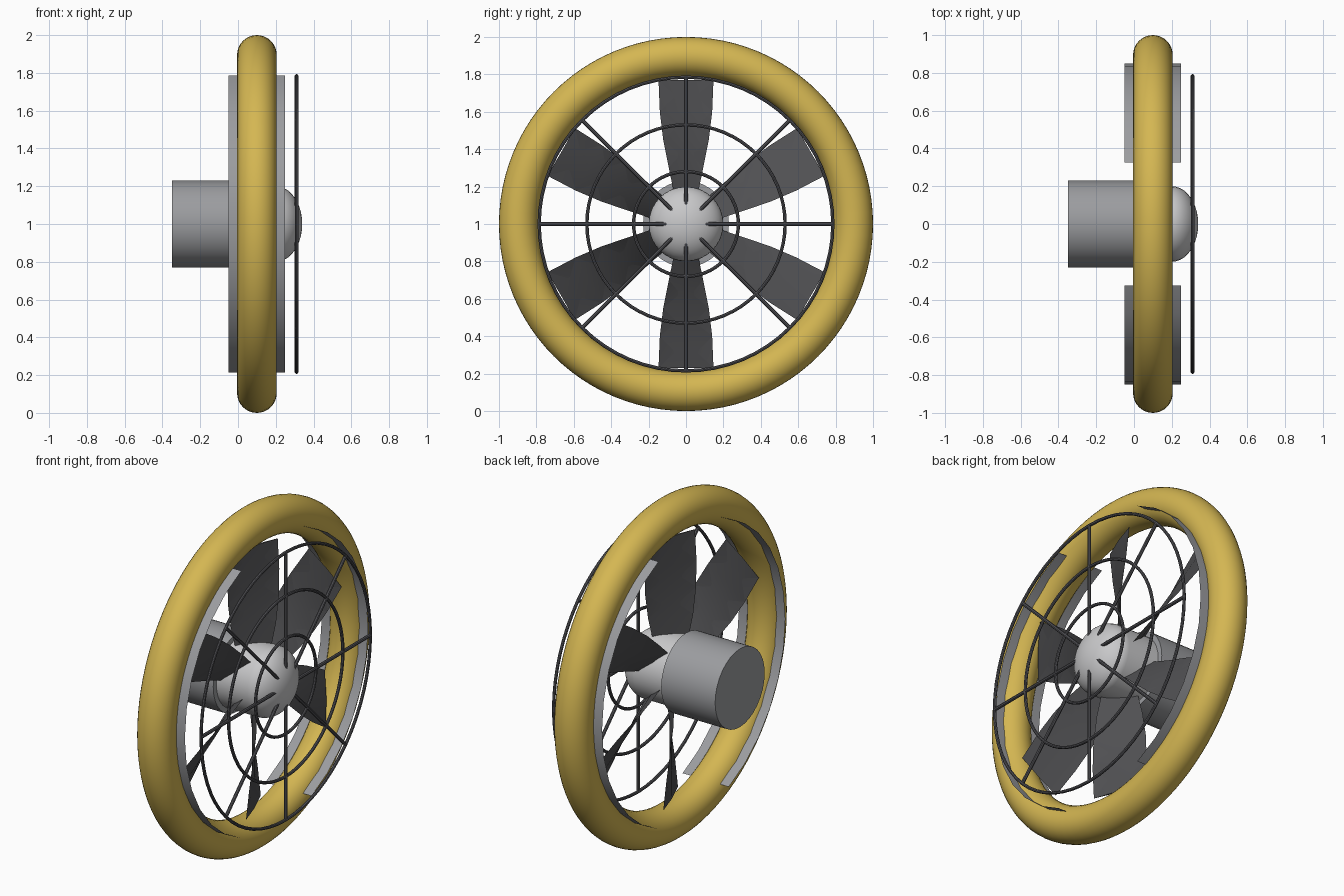
import bpy, bmesh, math
from mathutils import Matrix, Vector

cube = bpy.data.objects.get("Cube")
if cube:
    bpy.data.objects.remove(cube)

CENTRE = Vector((0, 0, 1))          # the fan axis runs along x at this height
TO_X = Matrix.Rotation(math.pi / 2, 4, 'Y')


def material(name, rgb):
    m = bpy.data.materials.new(name)
    m.use_nodes = True
    m.diffuse_color = (*rgb, 1)
    m.node_tree.nodes["Principled BSDF"].inputs["Base Color"].default_value = (*rgb, 1)
    return m


YELLOW = material("yellow", (0.66, 0.47, 0.085))
STEEL = material("steel grey", (0.33, 0.335, 0.35))
LIGHT = material("light grey", (0.58, 0.58, 0.59))
BLADE = material("blade charcoal", (0.08, 0.08, 0.085))
WIRE = material("wire grey", (0.09, 0.09, 0.1))


def finish(obj, mat, smooth=True):
    obj.data.materials.append(mat)
    if smooth:
        bpy.ops.object.select_all(action='DESELECT')
        obj.select_set(True)
        bpy.context.view_layer.objects.active = obj
        bpy.ops.object.shade_smooth_by_angle(angle=math.radians(40))
    return obj


def from_bmesh(name, bm, mat, smooth=True):
    bmesh.ops.recalc_face_normals(bm, faces=bm.faces)
    mesh = bpy.data.meshes.new(name)
    bm.to_mesh(mesh)
    bm.free()
    obj = bpy.data.objects.new(name, mesh)
    obj.location = CENTRE
    bpy.context.collection.objects.link(obj)
    return finish(obj, mat, smooth)


def ring(name, x, major, minor, mat, seg=64, sides=8):
    bpy.ops.mesh.primitive_torus_add(
        location=CENTRE + Vector((x, 0, 0)), rotation=(0, math.pi / 2, 0),
        major_radius=major, minor_radius=minor, major_segments=seg, minor_segments=sides)
    obj = bpy.context.object
    obj.name = name
    return finish(obj, mat)


def cylinder(name, x0, x1, radius, mat):
    bm = bmesh.new()
    bmesh.ops.create_cone(bm, cap_ends=True, segments=32, radius1=radius, radius2=radius,
                          depth=x1 - x0,
                          matrix=Matrix.Translation(((x0 + x1) / 2, 0, 0)) @ TO_X)
    return from_bmesh(name, bm, mat)


# Outer padded ring
ring("outer_ring", 0.1, 0.895, 0.105, YELLOW, 96, 32)

# Motor housing and hub with a domed nose
cylinder("motor_housing", -0.35, 0, 0.23, STEEL)
cylinder("hub", -0.02, 0.2, 0.2, LIGHT)
bm = bmesh.new()
bmesh.ops.create_uvsphere(bm, u_segments=32, v_segments=20, radius=0.2, matrix=TO_X)
bmesh.ops.scale(bm, vec=(0.7, 1, 1), verts=bm.verts)
bmesh.ops.translate(bm, vec=(0.2, 0, 0), verts=bm.verts)
from_bmesh("nose_dome", bm, LIGHT)

# Two thin curved side strips running through the ring
for side, name in ((1, "side_strip_back"), (-1, "side_strip_front")):
    bm = bmesh.new()
    rows = []
    for i in range(13):
        a = math.radians(-67.5 + i * 11.25)
        y, z = side * 0.85 * math.cos(a), 0.85 * math.sin(a)
        rows.append([bm.verts.new((x, y, z)) for x in (-0.05, 0.25)])
    for a, b in zip(rows, rows[1:]):
        bm.faces.new((a[0], a[1], b[1], b[0]))
    from_bmesh(name, bm, STEEL)

# Six twisted blades: radius, half width across, half depth along the axis
SECTIONS = ((0.17, 0.065, 0.07), (0.3, 0.092, 0.082), (0.45, 0.122, 0.08),
            (0.6, 0.14, 0.07), (0.77, 0.147, 0.055))
for k in range(6):
    bm = bmesh.new()
    turn = Matrix.Rotation(k * math.pi / 3, 4, 'X')
    loops = []
    for r, w, d in SECTIONS:
        n = Vector((w, -d, 0)).normalized() * 0.007
        chord = Vector((d, w, 0))
        mid = Vector((0.1, 0, r))
        pts = (mid - chord, mid + n, mid + chord, mid - n)
        loops.append([bm.verts.new(turn @ p) for p in pts])
    for a, b in zip(loops, loops[1:]):
        for i in range(4):
            j = (i + 1) % 4
            bm.faces.new((a[i], a[j], b[j], b[i]))
    bm.faces.new(loops[0])
    bm.faces.new(loops[-1])
    from_bmesh(f"blade_{k + 1}", bm, BLADE)

# Wire guard: three rings and eight spokes
for name, radius in (("inner", 0.28), ("middle", 0.53), ("outer", 0.785)):
    ring(f"guard_ring_{name}", 0.31, radius, 0.009, WIRE)
for k in range(8):
    bm = bmesh.new()
    bmesh.ops.create_cone(bm, cap_ends=True, segments=8, radius1=0.01, radius2=0.01,
                          depth=0.735, matrix=Matrix.Translation((0.31, 0, 0.4175)))
    bm.transform(Matrix.Rotation(k * math.pi / 4, 4, 'X'))
    from_bmesh(f"guard_spoke_{k + 1}", bm, WIRE)
